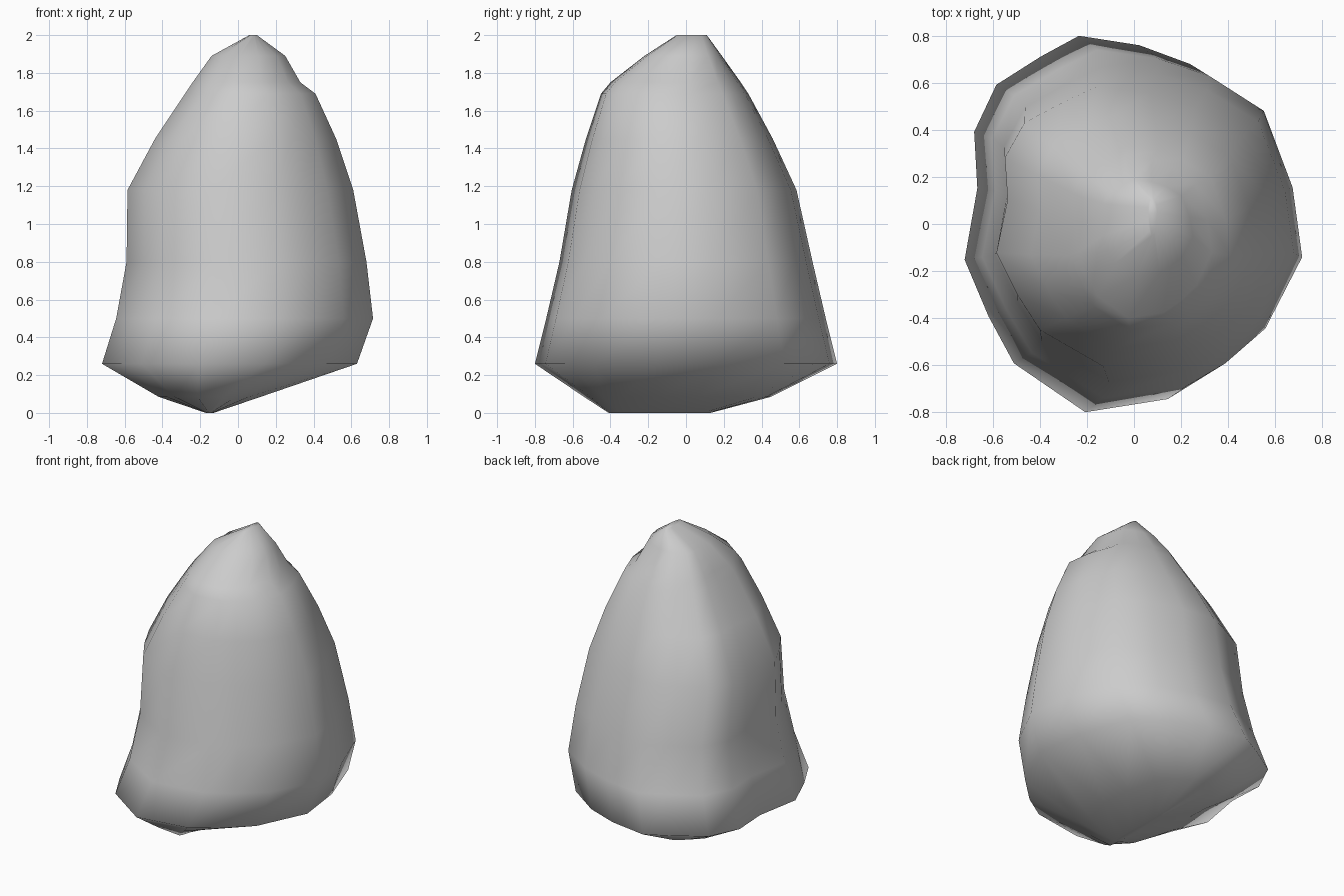
import bpy
import bmesh

old = bpy.data.objects.get("Cube")
if old:
    bpy.data.objects.remove(old, do_unlink=True)

# Stone material
stone = bpy.data.materials.new("grey_stone")
stone.use_nodes = True
colour = (0.6, 0.6, 0.6, 1)
stone.diffuse_color = colour
bsdf = stone.node_tree.nodes["Principled BSDF"]
bsdf.inputs["Base Color"].default_value = colour
bsdf.inputs["Roughness"].default_value = 0.9

# Irregular plan outline, counter-clockwise, scaled to the unit square
outline = [(1, -.19), (.94, .21), (.76, .65), (.42, .85), (.1, .95),
           (-.28, 1), (-.52, .89), (-.8, .74), (-.94, .49), (-.92, .19),
           (-1, -.19), (-.85, -.49), (-.69, -.74), (-.24, -1),
           (.28, -.93), (.52, -.8), (.77, -.6)]

# Cross-sections from the bottom keel to the peak: z, left, right, front, back
levels = [
    (0.00, -.17, -.13, -.41, .13),
    (0.085, -.42, .12, -.54, .45),
    (0.26, -.72, .63, -.80, .80),
    (0.50, -.645, .715, -.74, .74),
    (0.80, -.59, .68, -.67, .67),
    (1.18, -.585, .61, -.605, .585),
    (1.45, -.44, .52, -.53, .46),
    (1.69, -.28, .41, -.45, .33),
    (1.75, -.24, .33, -.40, .29),
    (1.89, -.14, .25, -.22, .19),
    (2.00, .06, .10, -.05, .11),
]


def ring(bm, z, x0, x1, y0, y1):
    """Fit the plan outline between the given limits at height z."""
    return [bm.verts.new(((x0 + x1) / 2 + u * (x1 - x0) / 2,
                          (y0 + y1) / 2 + v * (y1 - y0) / 2, z))
            for u, v in outline]


# Loft the boulder through the sections and close both ends
bm = bmesh.new()
rings = [ring(bm, *level) for level in levels]
count = len(outline)
for low, high in zip(rings, rings[1:]):
    for i in range(count):
        j = (i + 1) % count
        bm.faces.new((low[i], low[j], high[j], high[i]))
bm.faces.new(rings[0][::-1])
bm.faces.new(rings[-1])
bmesh.ops.recalc_face_normals(bm, faces=bm.faces)
for face in bm.faces:
    face.smooth = True

mesh = bpy.data.meshes.new("boulder")
bm.to_mesh(mesh)
bm.free()
mesh.materials.append(stone)
boulder = bpy.data.objects.new("boulder", mesh)
bpy.context.collection.objects.link(boulder)
